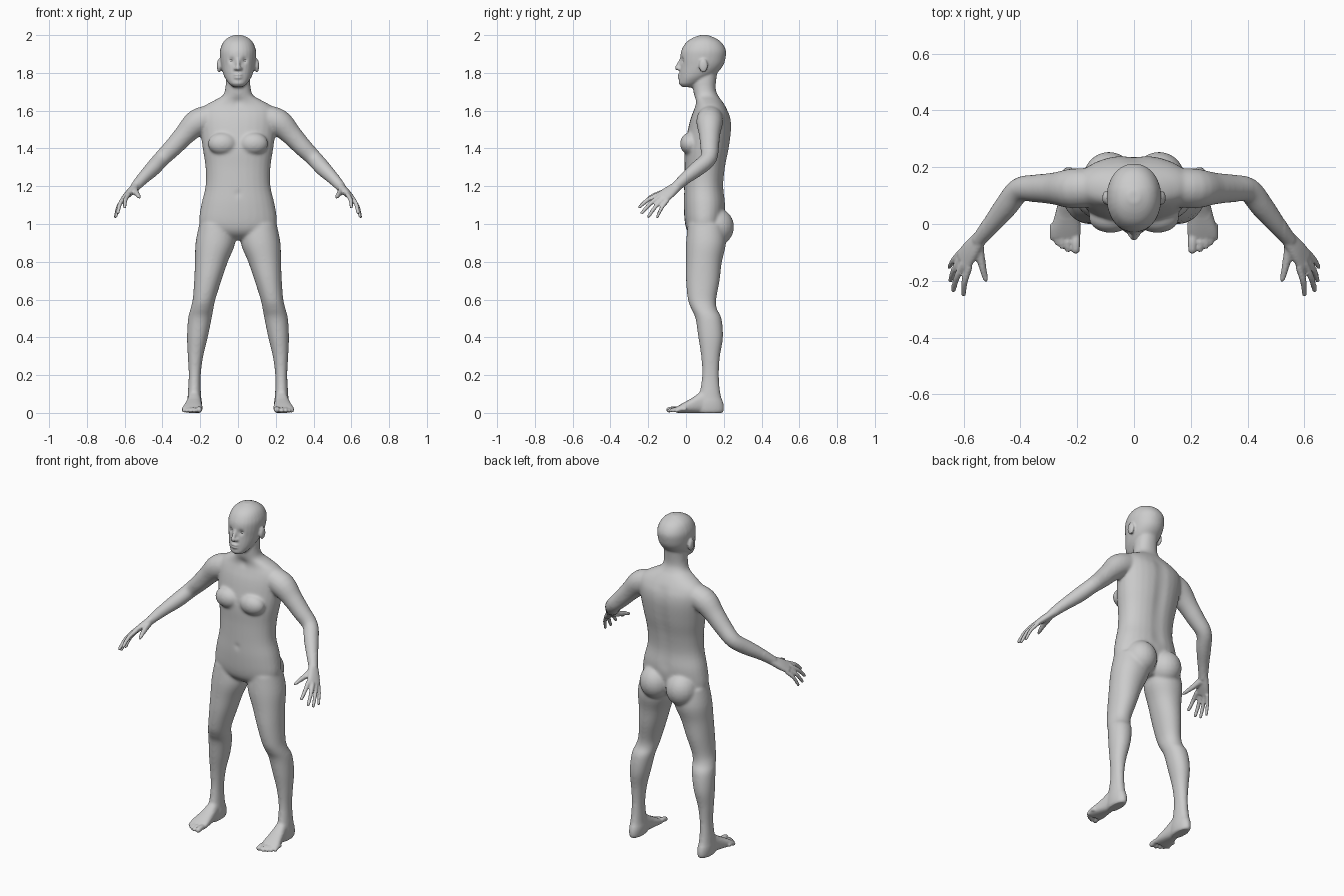
import bpy, bmesh
from math import cos, sin, pi, exp
from mathutils import Vector, Matrix

bm = bmesh.new()


def spline(rows, n=4):
    """Catmull-Rom interpolation of rows of numbers."""
    out = []
    for i in range(len(rows) - 1):
        a, b, c, d = rows[max(i - 1, 0)], rows[i], rows[i + 1], rows[min(i + 2, len(rows) - 1)]
        for k in range(n):
            t = k / n
            out.append([q + 0.5 * t * (r - p + t * (2 * p - 5 * q + 4 * r - s + t * (3 * (q - r) + s - p)))
                        for p, q, r, s in zip(a, b, c, d)])
    return out + [list(rows[-1])]


def loft(rings, power=2.0, sides=28):
    """Skin a closed surface over rings given as (centre, half axis u, half axis v)."""
    loops = []
    for c, u, v in rings:
        loop = []
        for k in range(sides):
            a = 2 * pi * k / sides
            x, y = cos(a), sin(a)
            x = abs(x) ** (2 / power) * (1 if x > 0 else -1)
            y = abs(y) ** (2 / power) * (1 if y > 0 else -1)
            loop.append(bm.verts.new(Vector(c) + Vector(u) * x + Vector(v) * y))
        loops.append(loop)
    for A, B in zip(loops, loops[1:]):
        for k in range(sides):
            j = (k + 1) % sides
            bm.faces.new((A[k], A[j], B[j], B[k]))
    bm.faces.new(loops[0][::-1])
    bm.faces.new(loops[-1])


def stack(rows, s=1, power=2.2):
    """Horizontal sections: z, centre x, front y, back y, half width."""
    loft([((s * cx, (f + b) / 2, z), (w, 0, 0), (0, (b - f) / 2, 0))
          for z, cx, f, b, w in spline(rows)], power)


def ball(c, r):
    m = Matrix.Translation(c) @ Matrix.Diagonal((*r, 1))
    bmesh.ops.create_uvsphere(bm, u_segments=20, v_segments=12, radius=1, matrix=m)


def tube(rows, s=1, n=4):
    """Round limb through x, y, z, radius with a rounded tip."""
    p = [(Vector((s * x, y, z)), r) for x, y, z, r in spline(rows, n)]
    rings = []
    for i, (c, r) in enumerate(p):
        t = p[min(i + 1, len(p) - 1)][0] - p[max(i - 1, 0)][0]
        u = t.cross(Vector((0, 0, 1))).normalized()
        rings.append((c, u * r, t.cross(u).normalized() * r))
    loft(rings, sides=18)
    c, r = p[-1]
    ball(c, (r, r, r))


# torso and neck
stack([(0.915, 0, 0.06, 0.16, 0.06), (0.95, 0, 0.015, 0.185, 0.16), (1.0, 0, -0.005, 0.2, 0.205),
       (1.1, 0, -0.012, 0.21, 0.195), (1.2, 0, -0.01, 0.2, 0.172), (1.3, 0, -0.008, 0.21, 0.172),
       (1.4, 0, -0.008, 0.23, 0.187), (1.5, 0, 0.01, 0.242, 0.2), (1.56, 0, 0.025, 0.238, 0.205),
       (1.6, 0, 0.04, 0.222, 0.2), (1.63, 0, 0.05, 0.205, 0.17), (1.655, 0, 0.05, 0.188, 0.125),
       (1.68, 0, 0.043, 0.17, 0.082), (1.72, 0, 0.037, 0.157, 0.067), (1.8, 0, 0.035, 0.165, 0.062)])

# head, nose and lips
stack([(1.724, 0, -0.02, 0.04, 0.025), (1.74, 0, -0.037, 0.07, 0.045), (1.77, 0, -0.036, 0.12, 0.067),
       (1.8, 0, -0.034, 0.165, 0.08), (1.84, 0, -0.03, 0.198, 0.09), (1.88, 0, -0.03, 0.21, 0.095),
       (1.92, 0, -0.024, 0.212, 0.095), (1.96, 0, 0.0, 0.19, 0.08), (1.985, 0, 0.035, 0.155, 0.055),
       (2.0, 0, 0.075, 0.115, 0.02)], power=2.1)
tube([(0, -0.024, 1.875, 0.009), (0, -0.036, 1.85, 0.01), (0, -0.046, 1.826, 0.013)])
for z in (1.789, 1.775):
    ball((0, -0.03, z), (0.025, 0.016, 0.008))

for s in (1, -1):
    # ear, nostril, breast, buttock
    ball((s * 0.1, 0.092, 1.838), (0.012, 0.024, 0.036))
    ball((s * 0.014, -0.034, 1.822), (0.009, 0.013, 0.009))
    ball((s * 0.082, 0.022, 1.425), (0.078, 0.054, 0.06))
    ball((s * 0.088, 0.16, 0.985), (0.092, 0.095, 0.1))

    # leg
    stack([(1.0, 0.115, 0.01, 0.2, 0.09), (0.9, 0.12, 0.0, 0.212, 0.105), (0.8, 0.141, 0.0, 0.19, 0.087),
           (0.7, 0.16, 0.0, 0.178, 0.072), (0.6, 0.18, 0.01, 0.16, 0.06), (0.55, 0.191, 0.028, 0.164, 0.061),
           (0.5, 0.202, 0.05, 0.188, 0.0625), (0.4, 0.215, 0.065, 0.196, 0.055),
           (0.3, 0.225, 0.08, 0.18, 0.041), (0.2, 0.229, 0.085, 0.174, 0.032), (0.1, 0.231, 0.07, 0.183, 0.035),
           (0.05, 0.23, 0.05, 0.198, 0.039), (0.015, 0.23, 0.05, 0.2, 0.036), (0, 0.23, 0.06, 0.192, 0.03)],
          s, 2.1)

    # foot: y, centre x, half width, height
    foot = spline([(0.13, 0.23, 0.033, 0.12), (0.08, 0.231, 0.036, 0.112), (0.03, 0.235, 0.044, 0.078),
                   (-0.02, 0.24, 0.053, 0.05), (-0.05, 0.242, 0.052, 0.032)])
    loft([((s * x, y, h / 2), (w, 0, 0), (0, 0, h / 2)) for y, x, w, h in foot], 2.4)
    for x, y, r in ((0.205, -0.09, 0.015), (0.232, -0.09, 0.0105), (0.253, -0.079, 0.0105),
                    (0.271, -0.066, 0.01), (0.287, -0.05, 0.01)):
        tube([(x, y + 0.05, 0.018, r), (x, y + 0.025, 0.021, r), (x, y, r + 0.001, r)], s)

    # arm
    tube([(0.12, 0.13, 1.57, 0.065), (0.212, 0.125, 1.54, 0.071), (0.28, 0.125, 1.475, 0.057),
          (0.34, 0.125, 1.41, 0.05), (0.403, 0.12, 1.347, 0.044), (0.45, 0.063, 1.295, 0.042),
          (0.5, 0.0, 1.245, 0.034), (0.545, -0.055, 1.195, 0.026)], s)

    # palm
    along = Vector((s * 0.055, -0.073, -0.055)).normalized()
    wide = Vector((s * 0.032, 0.06, -0.03)).normalized()
    thick = along.cross(wide).normalized()
    loft([((s * x, y, z), wide * w, thick * t) for x, y, z, w, t in spline(
        [(0.54, -0.048, 1.2, 0.027, 0.021), (0.572, -0.09, 1.168, 0.037, 0.02),
         (0.602, -0.13, 1.138, 0.042, 0.014)])], 2.3)
    # fingers and thumb
    for (x, y, z), (X, Y, Z), r in (((0.58, -0.15, 1.155), (0.6, -0.246, 1.09), 0.0115),
                                    ((0.6, -0.138, 1.145), (0.636, -0.232, 1.06), 0.0115),
                                    ((0.608, -0.118, 1.132), (0.646, -0.198, 1.04), 0.011),
                                    ((0.61, -0.097, 1.125), (0.65, -0.152, 1.038), 0.01)):
        tube([(x, y, z, r * 1.1), ((x + X) / 2 + 0.006, (y + Y) / 2 - 0.003, (z + Z) / 2 + 0.006, r),
              (X, Y, Z, r * 0.8)], s)
    tube([(0.548, -0.075, 1.18, 0.02), (0.538, -0.125, 1.165, 0.016), (0.528, -0.168, 1.152, 0.013),
          (0.52, -0.2, 1.141, 0.01)], s)

# fuse everything into one skin
mesh = bpy.data.meshes.new("body")
bm.to_mesh(mesh)
bm.free()
body = bpy.data.objects.new("body", mesh)
bpy.context.collection.objects.link(body)
bpy.context.view_layer.objects.active = body
body.select_set(True)
rem = body.modifiers.new("fuse", 'REMESH')
rem.mode = 'VOXEL'
rem.voxel_size = 0.006
bpy.ops.object.modifier_apply(modifier="fuse")

# soft dents: spine groove, eye sockets, navel, collar hollow
dabs = [((0, 0.225, 1.12 + 0.05 * i), 0.035, (0, -0.007, 0)) for i in range(10)]
dabs += [((s * 0.036, -0.026, 1.866), 0.015, (0, 0.012, 0)) for s in (1, -1)]
dabs += [((0, -0.01, 1.16), 0.012, (0, 0.008, 0)), ((0, 0.04, 1.645), 0.02, (0, 0.01, 0))]
for v in body.data.vertices:
    p = v.co.copy()
    for c, r, off in dabs:
        if abs(p.z - c[2]) < 3 * r:
            v.co += Vector(off) * exp(-(p - Vector(c)).length_squared / (r * r))

# smooth the large forms, keep hands, feet and face crisp
big = body.vertex_groups.new(name="large_forms")
fine = lambda p: abs(p.x) > 0.53 or p.z < 0.07 or (p.z > 1.74 and p.y < 0.13)
for v in body.data.vertices:
    big.add([v.index], 0.12 if fine(v.co) else 1.0, 'REPLACE')
sm = body.modifiers.new("soften", 'SMOOTH')
sm.factor = 0.5
sm.iterations = 22
sm.vertex_group = "large_forms"
bpy.ops.object.shade_smooth()

# eyes
for s, name in ((1, "eye_left"), (-1, "eye_right")):
    bpy.ops.mesh.primitive_uv_sphere_add(segments=20, ring_count=12, radius=0.014,
                                         location=(s * 0.034, -0.001, 1.865))
    bpy.context.object.name = name
    bpy.ops.object.shade_smooth()
